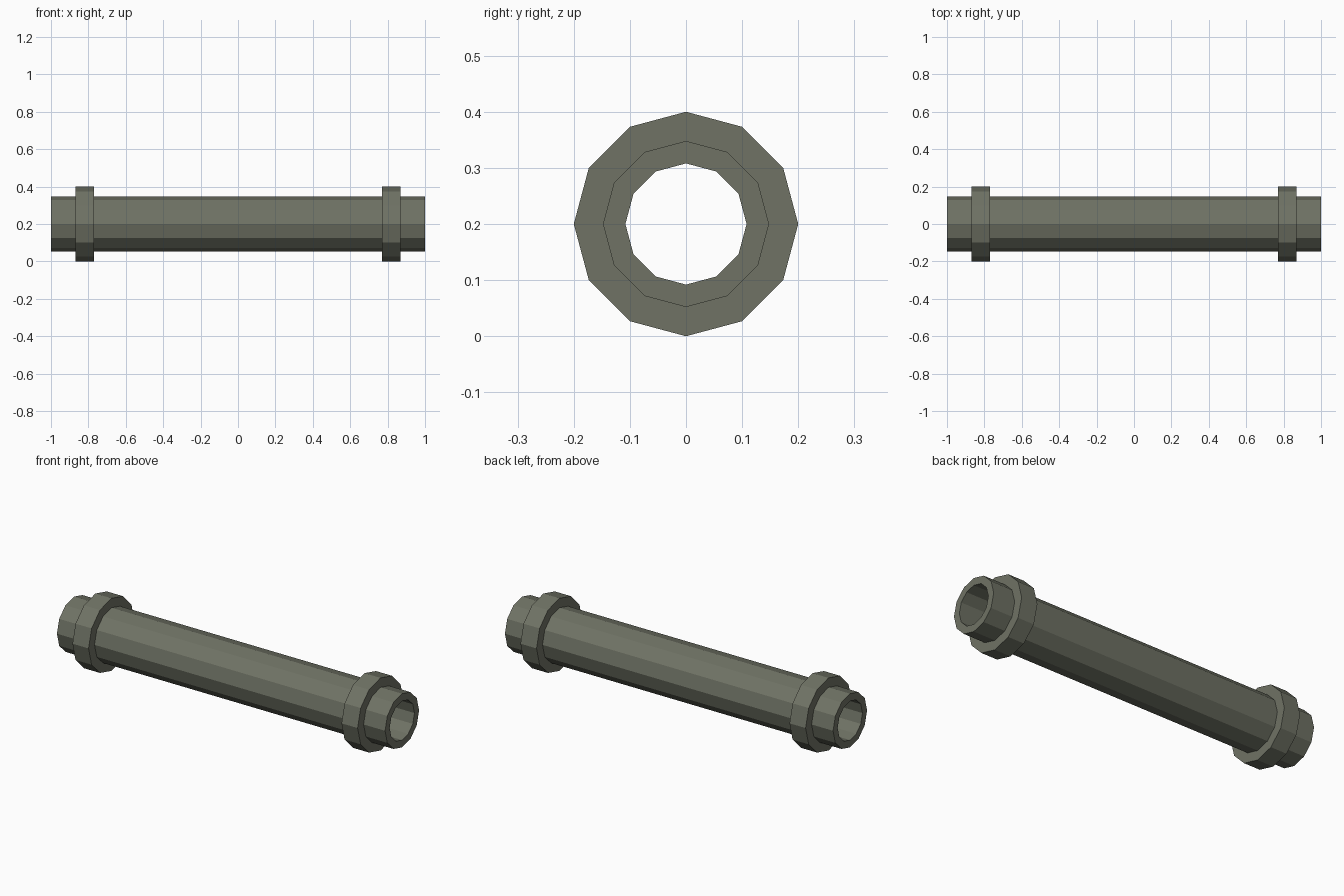
import bpy
import math

if "Cube" in bpy.data.objects:
    bpy.data.objects.remove(bpy.data.objects["Cube"])

SIDES = 12
AXIS_Z = 0.2
PIPE_R, BORE_R, COLLAR_R = 0.148, 0.108, 0.2

metal = bpy.data.materials.new("grey_green_metal")
metal.diffuse_color = (0.16, 0.17, 0.13, 1)
metal.use_nodes = True
metal.node_tree.nodes["Principled BSDF"].inputs["Base Color"].default_value = metal.diffuse_color


def revolve(name, profile, closed):
    """Turn an (x, radius) profile around the pipe axis, flat shaded."""
    verts, faces = [], []
    n = len(profile)
    for j in range(SIDES):
        a = 2 * math.pi * j / SIDES
        verts += [(x, r * math.cos(a), AXIS_Z + r * math.sin(a)) for x, r in profile]
    for j in range(SIDES):
        k = (j + 1) % SIDES
        for i in range(n if closed else n - 1):
            m = (i + 1) % n
            faces.append((j * n + i, j * n + m, k * n + m, k * n + i))
    mesh = bpy.data.meshes.new(name)
    mesh.from_pydata(verts, [], faces)
    mesh.materials.append(metal)
    obj = bpy.data.objects.new(name, mesh)
    bpy.context.collection.objects.link(obj)
    return obj


# Hollow pipe, open right through
revolve("pipe", [(1, BORE_R), (1, PIPE_R), (-1, PIPE_R), (-1, BORE_R)], True)

# Raised collar near each end
for side, cx in (("left", -0.82), ("right", 0.82)):
    x0, x1 = cx - 0.049, cx + 0.049
    revolve(side + "_collar",
            [(x1, PIPE_R), (x1, COLLAR_R), (x0, COLLAR_R), (x0, PIPE_R)], False)
